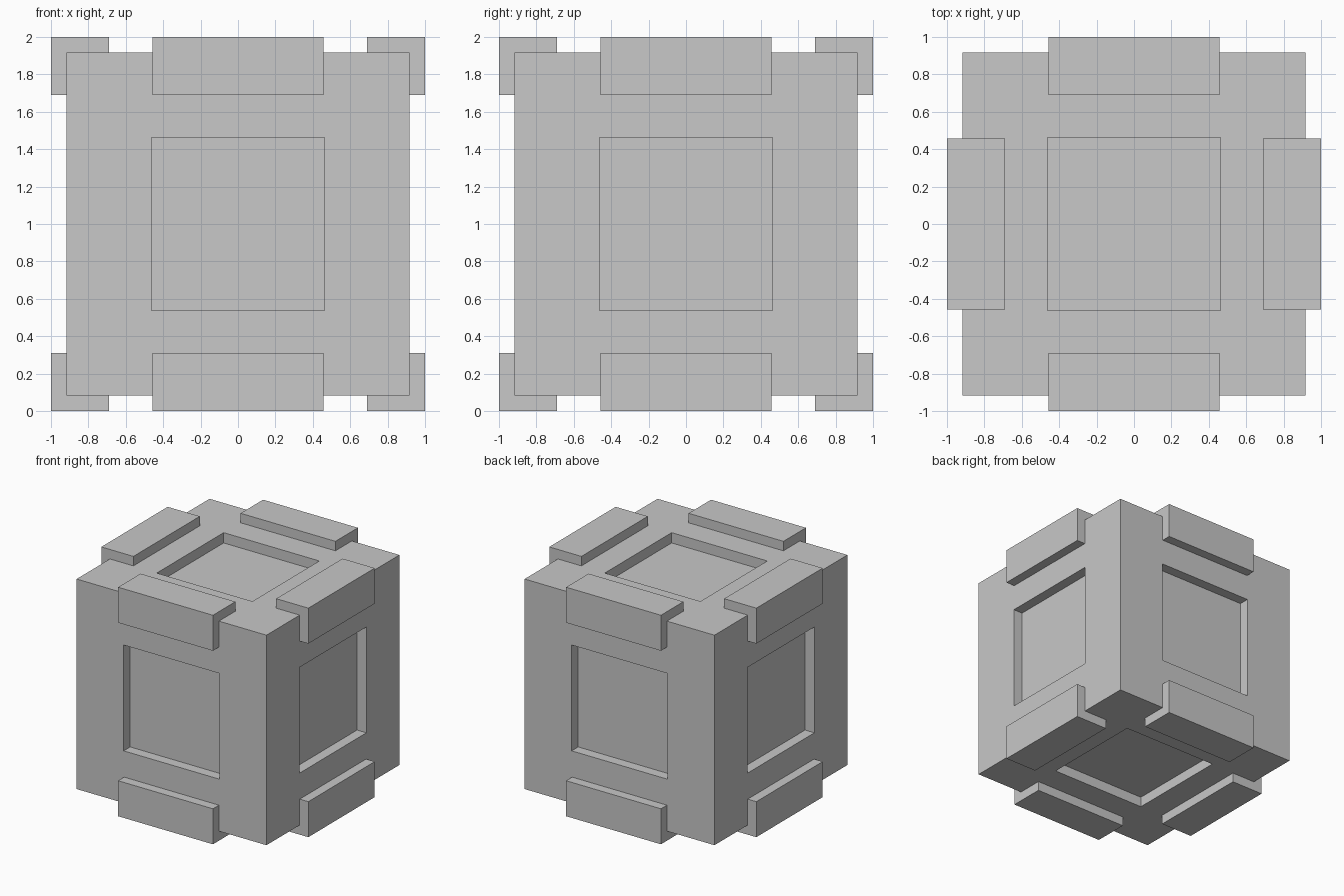
import bpy
import bmesh
from mathutils import Matrix, Vector

default_cube = bpy.data.objects.get("Cube")
if default_cube:
    bpy.data.objects.remove(default_cube, do_unlink=True)

BODY = 0.917      # half size of the main cube
RECESS = 0.462    # half size of each square recess
DEPTH = 0.09      # recess depth
BAR = 0.458       # half length of each edge bar
BAR_IN = 0.69     # inner reach of the bars; the outer reach is one unit
CENTRE = Vector((0, 0, 1))

grey = bpy.data.materials.new("plain_grey")
grey.use_nodes = True
grey.diffuse_color = (0.58, 0.58, 0.58, 1)
grey.node_tree.nodes["Principled BSDF"].inputs["Base Color"].default_value = grey.diffuse_color


def add_box(name, size, location, recessed=False):
    bm = bmesh.new()
    bmesh.ops.create_cube(bm, size=1, matrix=Matrix.Diagonal((*size, 1)))
    if recessed:
        # Square panel on every side, then pushed inward with straight walls
        panels = bm.faces[:]
        bmesh.ops.inset_individual(bm, faces=panels, thickness=BODY - RECESS,
                                   use_even_offset=True)
        for panel in panels:
            inward = panel.normal * -DEPTH
            floor = bmesh.ops.extrude_discrete_faces(bm, faces=[panel])["faces"][0]
            bmesh.ops.translate(bm, verts=floor.verts[:], vec=inward)
    bmesh.ops.recalc_face_normals(bm, faces=bm.faces[:])
    mesh = bpy.data.meshes.new(name)
    bm.to_mesh(mesh)
    bm.free()
    mesh.materials.append(grey)
    obj = bpy.data.objects.new(name, mesh)
    obj.location = location
    bpy.context.collection.objects.link(obj)


# Main cube with a recess in all six faces
add_box("body", (2 * BODY,) * 3, CENTRE, recessed=True)

# Raised bars along the four top and four bottom edges
offset = (1 + BAR_IN) / 2
width = 1 - BAR_IN
sides = {"front": (0, -1), "back": (0, 1), "left": (1, 0), "right": (-1, 0)}
for level, up in (("top", 1), ("bottom", -1)):
    for side, (x, y) in sides.items():
        size = (width if x else 2 * BAR, width if y else 2 * BAR, width)
        add_box(f"{level}_{side}_bar", size, CENTRE + offset * Vector((x, y, up)))
